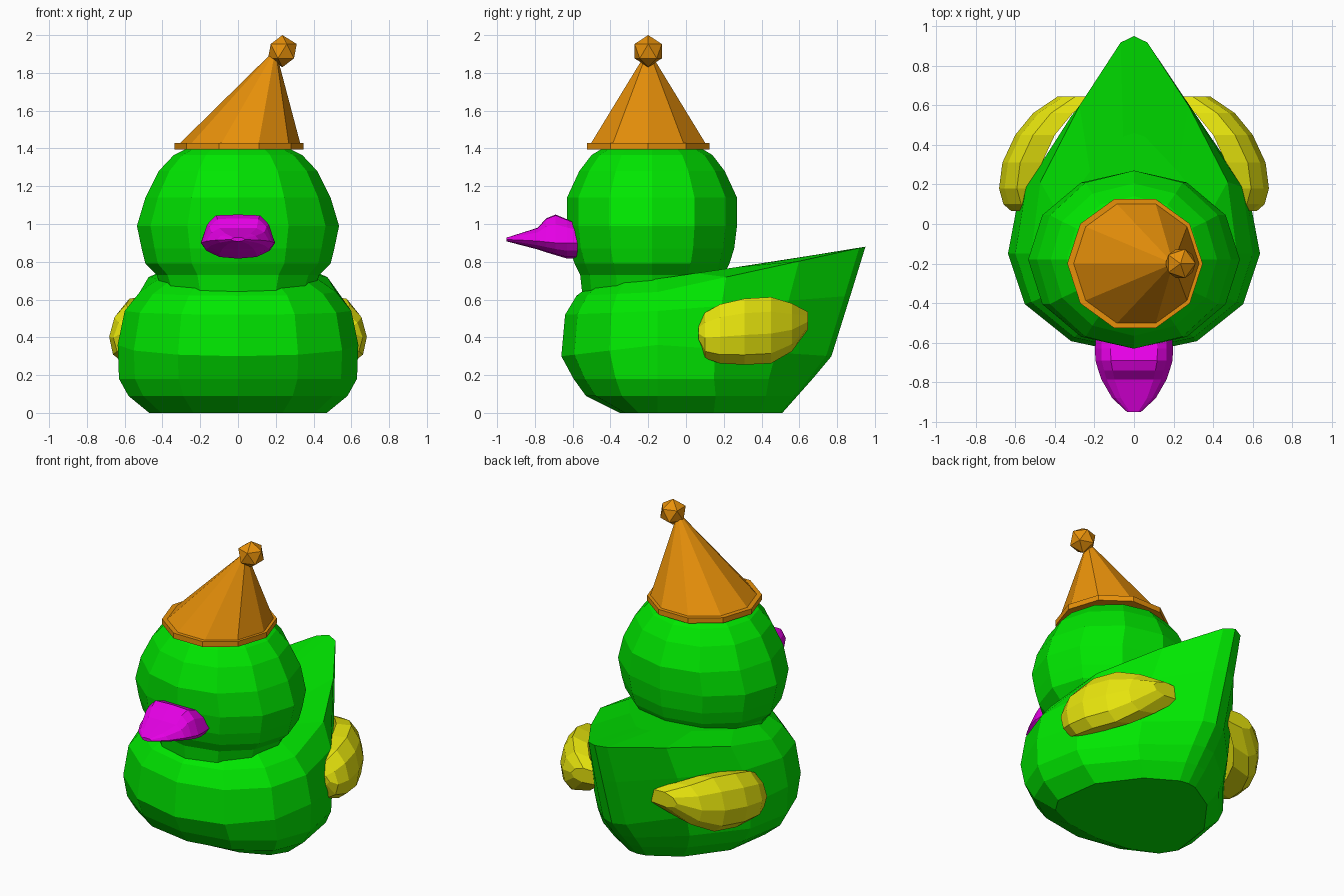
import bpy, bmesh
from math import sin, cos, radians, tau

if "Cube" in bpy.data.objects:
    bpy.data.objects.remove(bpy.data.objects["Cube"])


def material(name, rgb):
    m = bpy.data.materials.new(name)
    m.diffuse_color = (*rgb, 1)
    m.use_nodes = True
    m.node_tree.nodes["Principled BSDF"].inputs["Base Color"].default_value = m.diffuse_color
    return m


GREEN = material("green", (0.0, 0.8, 0.0))
ORANGE = material("orange", (0.8, 0.28, 0.003))
MAGENTA = material("magenta", (0.8, 0.0, 0.8))
YELLOW = material("yellow", (0.8, 0.78, 0.004))


def finish(name, bm, mat):
    bmesh.ops.recalc_face_normals(bm, faces=bm.faces)
    me = bpy.data.meshes.new(name)
    bm.to_mesh(me)
    bm.free()
    me.materials.append(mat)
    ob = bpy.data.objects.new(name, me)
    bpy.context.collection.objects.link(ob)
    return ob


def loft(name, rings, mat):
    """Skin equal-length closed rings and cap both ends."""
    bm = bmesh.new()
    vs = [[bm.verts.new(p) for p in r] for r in rings]
    n = len(vs[0])
    for a, b in zip(vs, vs[1:]):
        for i in range(n):
            j = (i + 1) % n
            bm.faces.new((a[i], a[j], b[j], b[i]))
    bm.faces.new(vs[0])
    bm.faces.new(vs[-1])
    return finish(name, bm, mat)


def ellipse(cx, cy, z, rx, ry, n):
    return [(cx + rx * cos(tau * i / n), cy + ry * sin(tau * i / n), z) for i in range(n)]


# Body: round at the front, each ring drawn out to a tail point at the back
BACK = [(1.0, 0.0, 0.0), (0.91, 0.5, 0.33), (0.53, 0.87, 0.68), (0.13, 0.99, 0.97), (0.0, 1.0, 1.0)]


def body_ring(w, front, back, zf, zs, zb, taper):
    cy = -0.15
    half = []
    for a in (-90, -60, -30):
        s = -sin(radians(a))
        half.append((w * cos(radians(a)), cy + (front - cy) * s, zs + (zf - zs) * s))
    for x, rnd, tail in BACK:
        f = rnd + (tail - rnd) * taper
        half.append((w * x, cy + (back - cy) * f, zs + (zb - zs) * f))
    return half + [(-x, y, z) for x, y, z in half[-2:0:-1]]


loft("body", [body_ring(*r) for r in (
    (0.47, -0.35, 0.51, 0.0, 0.0, 0.0, 0.3),
    (0.58, -0.53, 0.59, 0.09, 0.09, 0.09, 0.5),
    (0.63, -0.595, 0.67, 0.18, 0.18, 0.18, 0.8),
    (0.637, -0.66, 0.77, 0.30, 0.36, 0.30, 1.0),
    (0.60, -0.64, 0.87, 0.52, 0.54, 0.62, 1.0),
    (0.52, -0.58, 0.95, 0.62, 0.64, 0.88, 1.0),
    (0.42, -0.50, 0.46, 0.68, 0.71, 0.80, 1.0))], GREEN)

# Head
loft("head", [ellipse(0, -0.18, z, rx, ry, 12) for z, rx, ry in (
    (0.64, 0.40, 0.37), (0.73, 0.43, 0.38), (0.79, 0.49, 0.41), (0.87, 0.51, 0.435),
    (0.99, 0.535, 0.45), (1.14, 0.49, 0.45), (1.28, 0.42, 0.385),
    (1.365, 0.34, 0.32), (1.395, 0.28, 0.27))], GREEN)

# Beak: sections along y as (y, half width, z middle, z top, z bottom)
BEAK_HALF = [(0.0, 1.0), (0.6, 0.97), (0.84, 0.65), (1.0, 0.0), (0.85, -0.5), (0.5, -0.9), (0.0, -1.0)]


def beak_ring(y, w, mid, top, bot):
    half = [(w * x, y, mid + t * ((top - mid) if t > 0 else (mid - bot))) for x, t in BEAK_HALF]
    return half + [(-x, yy, z) for x, yy, z in half[-2:0:-1]]


loft("beak", [beak_ring(*r) for r in (
    (-0.54, 0.19, 0.90, 0.99, 0.82), (-0.63, 0.197, 0.90, 1.025, 0.817),
    (-0.69, 0.195, 0.90, 1.05, 0.835), (-0.74, 0.18, 0.905, 1.03, 0.85),
    (-0.785, 0.165, 0.91, 0.98, 0.865), (-0.88, 0.11, 0.915, 0.95, 0.89),
    (-0.95, 0.035, 0.918, 0.928, 0.908))], MAGENTA)

# Wings: sections along y as (y, outer x, z bottom, z top)
WING_SECTION = [(0.0, 0.1), (0.6, 0.0), (0.9, 0.15), (1.0, 0.45), (0.86, 0.78), (0.55, 1.0), (0.0, 0.95)]
WING = [(0.065, 0.62, 0.38, 0.47), (0.10, 0.66, 0.29, 0.53), (0.18, 0.682, 0.262, 0.575),
        (0.31, 0.665, 0.255, 0.605), (0.45, 0.60, 0.262, 0.613), (0.56, 0.51, 0.325, 0.58),
        (0.645, 0.385, 0.44, 0.535)]
for side, label in ((1, "right"), (-1, "left")):
    loft(label + "_wing",
         [[(side * (xo - 0.2 + 0.2 * t), y, zb + (zt - zb) * s) for t, s in WING_SECTION]
          for y, xo, zb, zt in WING], YELLOW)

# Hat: ten-sided brim with a leaning cone
loft("hat_brim", [ellipse(0.005, -0.2, z, 0.342, 0.342, 10) for z in (1.395, 1.43)], ORANGE)
loft("hat_cone", [ellipse(0.01, -0.2, 1.425, 0.32, 0.32, 10),
                  ellipse(0.185, -0.2, 1.89, 0.022, 0.022, 10)], ORANGE)

# Hat bobble
bm = bmesh.new()
bmesh.ops.create_icosphere(bm, subdivisions=1, radius=0.085)
bmesh.ops.translate(bm, verts=bm.verts, vec=(0.235, -0.2, 1.915))
finish("hat_bobble", bm, ORANGE)
